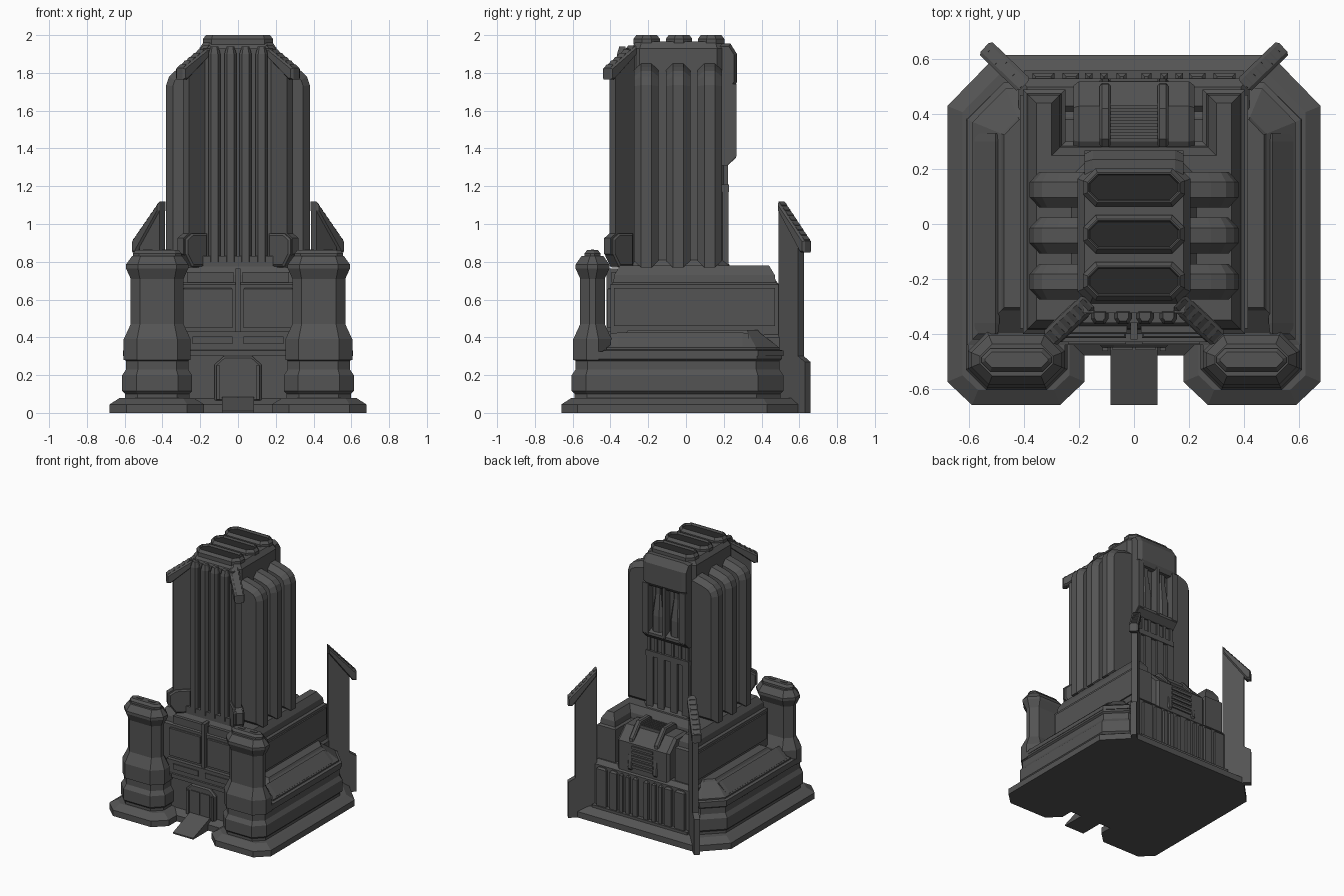
import bpy, bmesh, math
from mathutils import Matrix, Vector

if "Cube" in bpy.data.objects:
    bpy.data.objects.remove(bpy.data.objects["Cube"])

def material(name, c):
    m = bpy.data.materials.new(name)
    m.diffuse_color = (c, c, c, 1)
    m.use_nodes = True
    m.node_tree.nodes["Principled BSDF"].inputs["Base Color"].default_value = m.diffuse_color
    return m

GREY = material("dark grey", 0.088)
BLACK = material("vent black", 0.022)
MIRROR = Matrix.Scale(-1, 4, (1, 0, 0))

def inset(pts, d):
    """Move every edge of a counter-clockwise polygon inward by d (mitred)."""
    out, n = [], len(pts)
    for i in range(n):
        p0, p, p1 = (Vector(pts[(i + k) % n]) for k in (-1, 0, 1))
        a, b = (p - p0).normalized(), (p1 - p).normalized()
        na, nb = Vector((-a.y, a.x)), Vector((-b.y, b.x))
        out.append(p + (na + nb) * d / (1 + na.dot(nb)))
    return out

def loft(name, pts, levels, plane="xy", M=None, pair=False, cap=None):
    """Stack inset copies of an outline: levels are (inset, height)."""
    n = len(pts)
    area = sum(pts[i][0] * pts[(i + 1) % n][1] - pts[(i + 1) % n][0] * pts[i][1] for i in range(n))
    if area < 0:
        pts = pts[::-1]
    put = {"xy": lambda a, b, c: (a, b, c), "xz": lambda a, b, c: (a, c, b),
           "yz": lambda a, b, c: (c, a, b)}[plane]
    M = M or Matrix()
    for k, T in enumerate((M, MIRROR @ M) if pair else (M,)):
        bm = bmesh.new()
        rings = [[bm.verts.new(T @ Vector(put(p[0], p[1], h))) for p in inset(pts, d)]
                 for d, h in levels]
        for r, s in zip(rings, rings[1:]):
            for i in range(n):
                bm.faces.new((r[i], r[(i + 1) % n], s[(i + 1) % n], s[i]))
        bm.faces.new(rings[0])
        end = bm.faces.new(rings[-1])
        if cap:
            end.material_index = 1
        bmesh.ops.recalc_face_normals(bm, faces=bm.faces)
        me = bpy.data.meshes.new(name)
        bm.to_mesh(me)
        bm.free()
        me.materials.append(GREY)
        if cap:
            me.materials.append(cap)
        ob = bpy.data.objects.new(name + ("_left" if k else "_right" if pair else ""), me)
        bpy.context.collection.objects.link(ob)

def box(name, x0, x1, y0, y1, z0, z1, pair=False, bev=0.0):
    lv = [(0, z0), (0, z1 - bev), (bev, z1)] if bev else [(0, z0), (0, z1)]
    loft(name, [(x0, y0), (x1, y0), (x1, y1), (x0, y1)], lv, pair=pair)

def octagon(cx, cy, hx, hy, c):
    return [(cx - hx + c, cy - hy), (cx + hx - c, cy - hy), (cx + hx, cy - hy + c), (cx + hx, cy + hy - c),
            (cx + hx - c, cy + hy), (cx - hx + c, cy + hy), (cx - hx, cy + hy - c), (cx - hx, cy - hy + c)]

def sym(half):
    """Complete a right-half outline by mirroring it over x = 0."""
    return half + [(-x, y) for x, y in reversed(half)]

# base plate and entrance ramp
loft("base_plate", sym([(.09, -.48), (.18, -.48), (.18, -.575), (.27, -.66), (.59, -.66),
     (.68, -.575), (.68, .43), (.5, .615)]), [(0, 0), (0, .045), (.055, .08)])
loft("entrance_ramp", [(-.66, 0), (-.66, .01), (-.46, .085), (-.4, .085), (-.4, 0)],
     [(0, -.085), (0, .085)], "yz")

# lower body with belts wrapping the towers, and sloped roof
loft("lower_body", sym([(.243, -.39), (.243, -.53), (.318, -.605), (.538, -.605), (.613, -.53),
     (.613, .38), (.475, .515)]),
     [(.015, .06), (.015, .1), (0, .115), (0, .2), (.02, .23), (.02, .275), (.008, .285), (.008, .325)])
loft("lower_roof", sym([(.608, -.44), (.608, .38), (.475, .515)]),
     [(0, .3), (0, .33), (.02, .335), (.02, .345), (.125, .425), (.135, .44)])
loft("roof_slope_panel", [(.57, .33), (.582, .352), (.505, .425), (.49, .41)],
     [(.004, -.4), (0, -.36), (0, .3), (.004, .33)], "xz", pair=True)

# upper body with recessed back
loft("upper_body", sym([(.405, -.4), (.405, .49), (.25, .49), (.25, .3)]),
     [(0, .4), (0, .68), (.015, .69), (.02, .73), (.05, .78)])
box("upper_side_panel", .39, .415, -.38, .47, .46, .66, True)

# gate towers
loft("gate_tower", octagon(.428, -.495, .185, .11, .075),
     [(.008, .28), (.008, .39), (.045, .47), (.045, .71), (.02, .765), (.02, .785), (.052, .83)],
     pair=True)
loft("tower_cap", octagon(.428, -.495, .128, .042, .032), [(.012, .81), (0, .825), (0, .845), (.014, .862)],
     pair=True)
for dx in (-.05, .05):
    box("tower_cap_vent", .428 + dx - .025, .428 + dx + .025, -.503, -.487, .85, .866, True)

# front wall, panels and door
box("front_wall", -.3, .3, -.43, -.3, .06, .43)
box("front_upper_panel", .03, .29, -.415, -.38, .45, .66, True, .005)
box("front_small_panel", .03, .24, -.438, -.42, .365, .405, True)
box("front_top_panel", .025, .27, -.395, -.34, .69, .745, True)
box("front_centre_post", -.013, .013, -.42, -.35, .43, .765)
loft("door_frame", sym([(.125, .06), (.125, .255), (.075, .3)]), [(.01, -.45), (0, -.44), (0, -.4)], "xz")
box("door_leaf", .004, .08, -.457, -.43, .07, .255, True)
box("door_jamb", .095, .115, -.462, -.43, .07, .25, True)

# main shaft with flared foot
loft("shaft_core", octagon(0, -.04, .205, .25, .045),
     [(-.03, .77), (0, .81), (0, 1.93), (.025, 1.965)])
# round-shouldered side ribs running through the shaft
for y in (-.21, -.042, .125):
    loft("side_rib", sym([(.38, .77), (.38, 1.735), (.365, 1.78), (.335, 1.81), (.28, 1.83), (.2, 1.85)]),
         [(.035, y - .065), (0, y - .028), (0, y + .028), (.035, y + .065)], "xz")
# roof vents with dark recessed centres
for y in (-.208, -.037, .133):
    loft("roof_vent", octagon(0, y, .185, .07, .045),
         [(0, 1.95), (0, 1.98), (.015, 2), (.02, 2), (.025, 1.985)], cap=BLACK)

# fluted front of the shaft
box("front_backing", -.185, .185, -.325, -.26, .77, 1.93)
box("front_foot", -.185, .185, -.36, -.3, .775, .83)
for x in (.04, .125):
    loft("front_flute", [(x - .032, -.31), (x - .032, -.345), (x - .018, -.365), (x + .018, -.365),
         (x + .032, -.345), (x + .032, -.31)], [(0, .8), (0, 1.9), (.012, 1.94)], pair=True)

# diagonal fins
def diagonal(x, y, deg):
    return Matrix.Translation((x, y, 0)) @ Matrix.Rotation(math.radians(deg), 4, "Z")

def fin(name, M, profile, cap_line, t, rungs):
    loft(name, profile, [(0, -t / 2), (0, t / 2)], "xz", M, True)
    (d0, z0), (d1, z1) = cap_line
    loft(name + "_cap", [(d0, z0), (d1, z1), (d1, z1 - .06), (d1 - .03, z1 - .06), (d0, z0 - .05)],
         [(.008, -t / 2 - .012), (0, -t / 2), (0, t / 2), (.008, t / 2 + .012)], "xz", M, True)
    for i in range(rungs):
        f = (i + .5) / rungs
        d, z = d0 + (d1 - d0) * f, z0 + (z1 - z0) * f
        loft(name + "_rung", [(d - .01, z - .01), (d + .01, z - .024), (d + .01, z - .006), (d - .008, z + .01)],
             [(0, -t / 2), (0, t / 2)], "xz", M, True)

fin("front_fin", diagonal(.17, -.29, -43),
    [(-.03, .77), (.13, .77), (.14, .82), (.185, .84), (.185, .925), (.145, .95), (.145, 1.81), (-.03, 1.93)],
    ((-.01, 1.945), (.19, 1.825)), .046, 6)
loft("front_fin_foot", [(.02, .775), (.13, .775), (.175, .84), (.175, .92), (.13, .95), (.02, .95)],
     [(.01, -.038), (0, -.03), (0, .03), (.01, .038)], "xz", diagonal(.17, -.29, -43), True)
fin("back_fin", diagonal(.4, .505, 44),
    [(0, .03), (.05, .0), (.2, 0), (.2, .27), (.15, .3), (.15, .95), (0, 1.1)],
    ((0, 1.12), (.2, .91)), .042, 8)

# back of the shaft: hood, posts, tanks, rails and columns
loft("back_hood", [(.1, 1.72), (.25, 1.72), (.27, 1.75), (.27, 1.9), (.235, 1.955), (.1, 1.955)],
     [(.015, -.18), (0, -.15), (0, .15), (.015, .18)], "yz")
for x in (-.155, 0, .155):
    w = .012 if x == 0 else .025
    loft("back_window_post", [(.15, 1.31), (.22, 1.31), (.268, 1.36), (.268, 1.74), (.15, 1.74)],
         [(0, x - w), (0, x + w)], "yz")
loft("back_window_sill", [(.15, 1.31), (.22, 1.31), (.265, 1.35), (.265, 1.37), (.2, 1.4), (.15, 1.4)],
     [(0, -.17), (0, .17)], "yz")
loft("back_tank", octagon(.077, .215, .045, .035, .02),
     [(0, 1.38), (0, 1.5), (.022, 1.66), (.022, 1.73)], pair=True)
box("back_rail", -.18, .18, .18, .228, 1.17, 1.21)
for x in (.04, .1, .16):
    box("back_bar", x - .012, x + .012, .18, .222, 1.2, 1.33, True)
for x in (.055, .15):
    box("back_column", x - .028, x + .028, .18, .225, .78, 1.17, True)

# rear machine house with arches and louvres
house = [(.27, .4), (.27, .7), (.3, .72), (.43, .72), (.52, .63), (.52, .4)]
loft("machine_house", house, [(.015, -.22), (0, -.2), (0, .2), (.015, .22)], "yz")
loft("machine_arch", [(.28, .4), (.28, .74), (.31, .765), (.42, .765), (.51, .66), (.53, .44), (.5, .4)],
     [(.008, .085), (0, .093), (0, .117), (.008, .125)], "yz", pair=True)
for i in range(6):
    y = .31 + i * .022
    box("top_louvre", -.088, .088, y, y + .012, .7, .74)
for i in range(5):
    z = .45 + i * .036
    box("rear_louvre", -.088, .088, .5, .53, z, z + .02)

# rear lower wall with pilasters
loft("rear_wall", sym([(.42, .4), (.42, .53)]), [(0, .06), (0, .4), (.03, .43)])
box("rear_plinth", -.4, .4, .5, .56, .06, .1)
for x, w in ((.045, .018), (.11, .014), (.165, .014), (.23, .03), (.33, .04)):
    box("rear_pilaster", x - w, x + w, .5, .55, .08, .39, True, .012)
